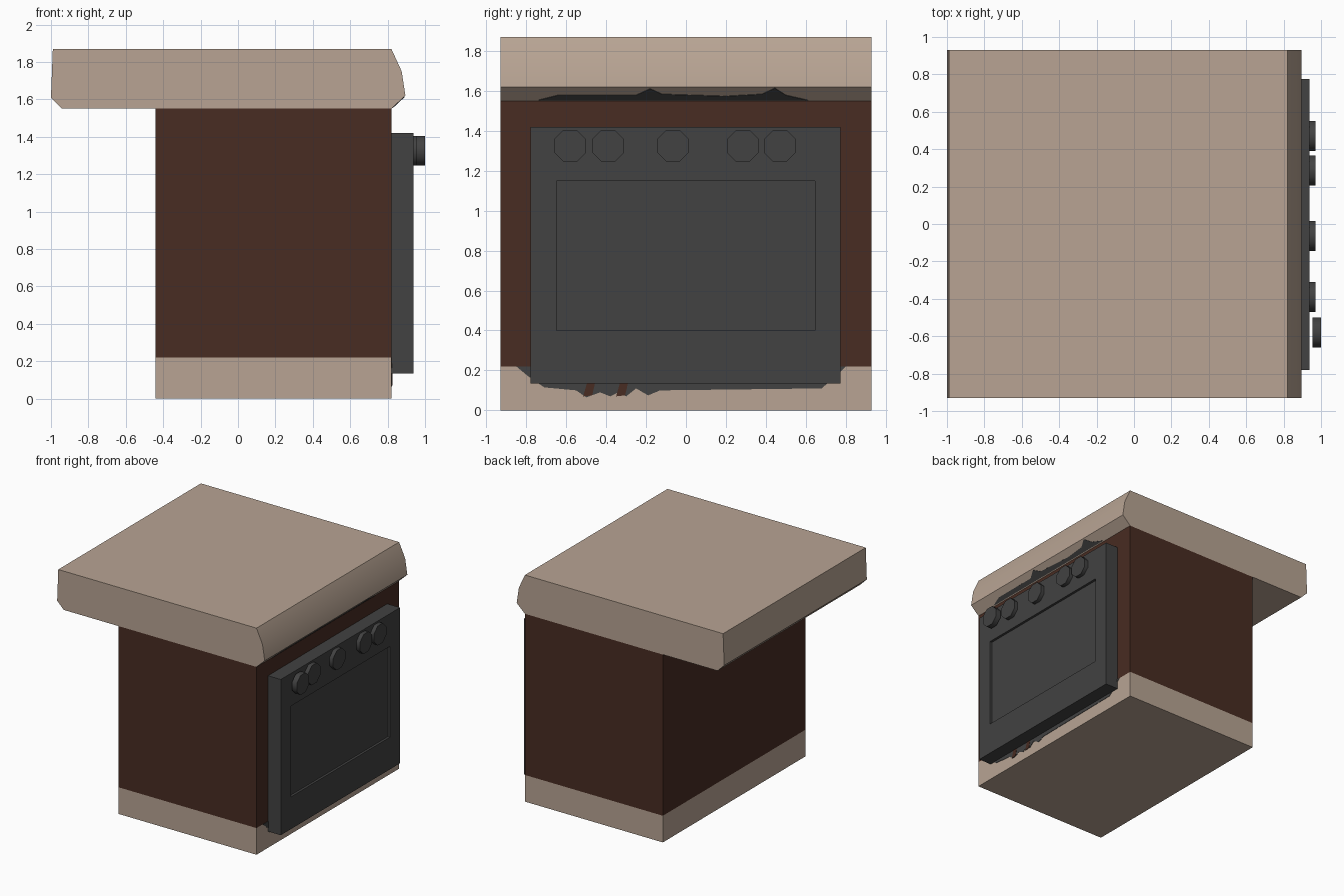
import bpy, bmesh, math
from mathutils import Matrix

if "Cube" in bpy.data.objects:
    bpy.data.objects.remove(bpy.data.objects["Cube"])


def mat(name, rgb):
    m = bpy.data.materials.new(name)
    m.diffuse_color = (*rgb, 1)
    m.use_nodes = True
    m.node_tree.nodes["Principled BSDF"].inputs["Base Color"].default_value = m.diffuse_color
    return m


BEIGE = mat("beige_stone", (0.480, 0.372, 0.294))
BROWN = mat("dark_brown_wood", (0.065, 0.025, 0.016))
GREY = mat("charcoal_metal", (0.054, 0.054, 0.054))


def finish(name, bm, mats, smooth=None):
    bmesh.ops.recalc_face_normals(bm, faces=bm.faces)
    me = bpy.data.meshes.new(name)
    bm.to_mesh(me)
    bm.free()
    ob = bpy.data.objects.new(name, me)
    bpy.context.collection.objects.link(ob)
    for m in mats:
        me.materials.append(m)
    if smooth:
        bpy.ops.object.select_all(action='DESELECT')
        ob.select_set(True)
        bpy.context.view_layer.objects.active = ob
        bpy.ops.object.shade_smooth_by_angle(angle=math.radians(smooth))
    return ob


def box(x0, x1, y0, y1, z0, z1):
    bm = bmesh.new()
    bmesh.ops.create_cube(bm, size=1)
    for v in bm.verts:
        v.co = (x1 if v.co.x > 0 else x0, y1 if v.co.y > 0 else y0, z1 if v.co.z > 0 else z0)
    return bm


def prism(points, vec):
    """Extrude a closed 3D outline along a vector."""
    bm = bmesh.new()
    f = bm.faces.new([bm.verts.new(p) for p in points])
    r = bmesh.ops.extrude_face_region(bm, geom=[f])
    bmesh.ops.translate(bm, vec=vec, verts=[g for g in r["geom"] if isinstance(g, bmesh.types.BMVert)])
    return bm


# Cabinet with a beige plinth band at the bottom
bm = box(-0.44, 0.82, -0.93, 0.93, 0, 1.55)
bmesh.ops.bisect_plane(bm, geom=bm.verts[:] + bm.edges[:] + bm.faces[:],
                       plane_co=(0, 0, 0.22), plane_no=(0, 0, 1))
for f in bm.faces:
    f.material_index = 1 if f.calc_center_median().z > 0.22 else 0
finish("cabinet", bm, [BEIGE, BROWN])

# Countertop with rounded overhang
profile = [(-0.99, 1.87), (0.82, 1.87), (0.875, 1.75), (0.895, 1.62),
           (0.82, 1.55), (-0.94, 1.55), (-1.0, 1.61)]
finish("countertop", prism([(x, -0.93, z) for x, z in profile], (0, 1.86, 0)), [BEIGE], 30)

# Oven front with a recessed door window
bm = box(0.82, 0.937, -0.78, 0.775, 0.135, 1.42)
front = max(bm.faces, key=lambda f: f.calc_center_median().x)
bmesh.ops.inset_individual(bm, faces=[front], thickness=0.1)
for v in front.verts:
    v.co.y = 0.645 if v.co.y > 0 else -0.65
    v.co.z = 1.15 if v.co.z > 0.8 else 0.40
inner = bmesh.ops.extrude_face_region(bm, geom=[front])
bmesh.ops.translate(bm, vec=(-0.02, 0, 0),
                    verts=[g for g in inner["geom"] if isinstance(g, bmesh.types.BMVert)])
if front.is_valid:
    bmesh.ops.delete(bm, geom=[front], context='FACES_ONLY')
finish("oven", bm, [GREY])

# Octagonal knobs; the first one is pulled out
for i, (y, x0, x1) in enumerate([(-0.58, 0.955, 1.0), (-0.39, 0.935, 0.97), (-0.065, 0.935, 0.97),
                                 (0.285, 0.935, 0.97), (0.47, 0.935, 0.97)]):
    bm = bmesh.new()
    M = (Matrix.Translation(((x0 + x1) / 2, y, 1.325)) @ Matrix.Rotation(math.pi / 2, 4, 'Y')
         @ Matrix.Rotation(math.pi / 8, 4, 'Z'))
    bmesh.ops.create_cone(bm, cap_ends=True, segments=8, radius1=0.0866, radius2=0.0866,
                          depth=x1 - x0, matrix=M)
    finish(f"knob_{i + 1}", bm, [GREY], 50)

# Ragged soot stain on the plinth below the oven
soot = [(-0.85, 0.22), (-0.79, 0.17), (-0.71, 0.115), (-0.55, 0.10), (-0.50, 0.065), (-0.43, 0.09),
        (-0.38, 0.07), (-0.34, 0.09), (-0.30, 0.07), (-0.25, 0.11), (-0.19, 0.075), (-0.13, 0.10),
        (0.68, 0.11), (0.77, 0.19), (0.80, 0.22)]
finish("plinth_stain", prism([(0.819, y, z) for y, z in soot], (0.004, 0, 0)), [GREY])
for i, y in enumerate((-0.485, -0.32)):
    pts = [(y - 0.03, 0.07), (y + 0.015, 0.075), (y + 0.03, 0.14), (y - 0.01, 0.14)]
    finish(f"wood_patch_{i + 1}", prism([(0.82, a, z) for a, z in pts], (0.005, 0, 0)), [BROWN])

# Ragged soot stain on the sloping underside of the counter edge
soot = [(-0.74, 1.555), (-0.64, 1.58), (-0.25, 1.58), (-0.18, 1.612), (-0.12, 1.585), (0.2, 1.575),
        (0.38, 1.585), (0.445, 1.615), (0.50, 1.58), (0.61, 1.555)]
slope = 0.075 / 0.07
finish("counter_stain", prism([(0.82 + (z - 1.55) * slope, y, z) for y, z in soot],
                              (0.002, 0, -0.002)), [GREY])
